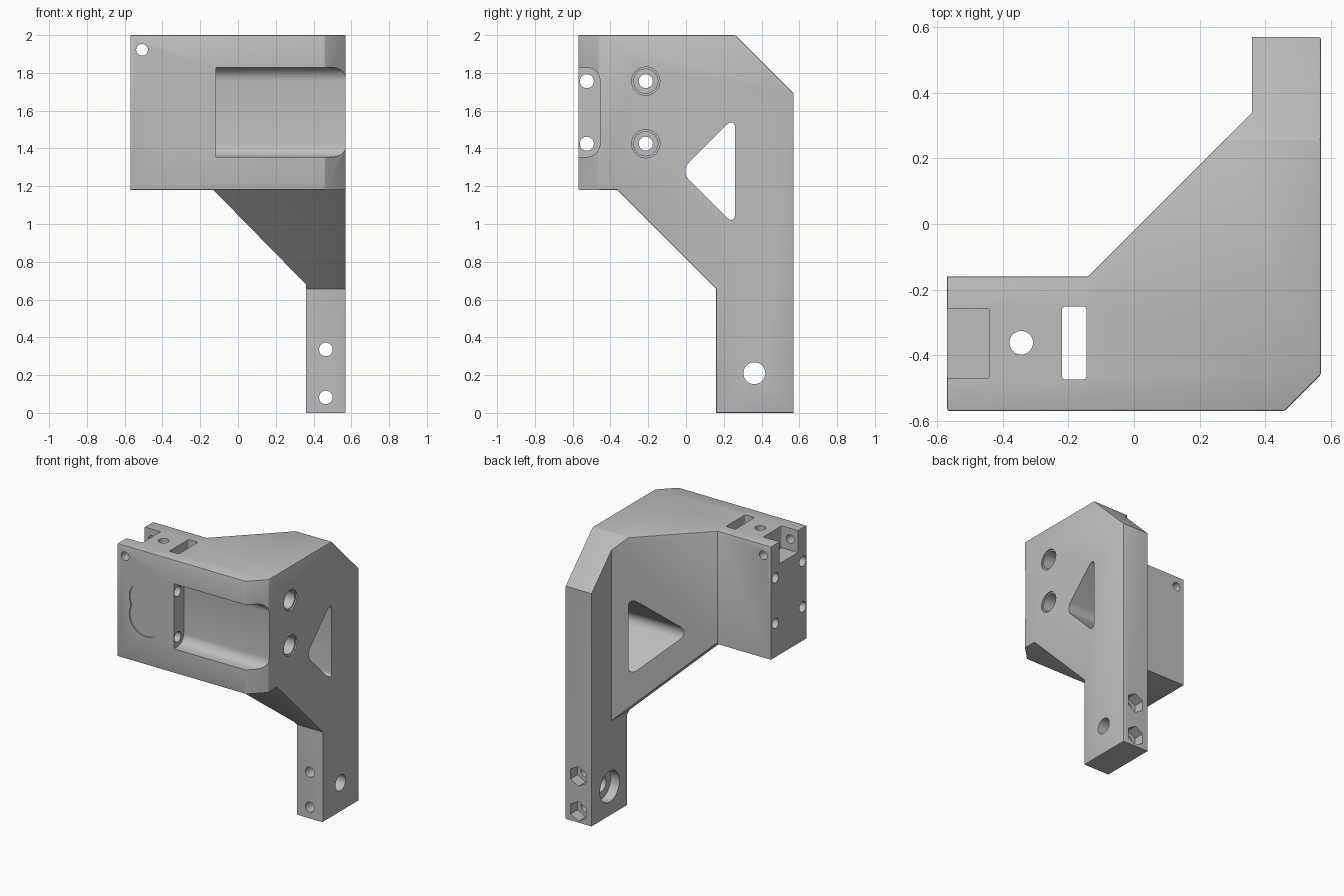
import bpy
import bmesh
from math import cos, sin, pi

if "Cube" in bpy.data.objects:
    bpy.data.objects.remove(bpy.data.objects["Cube"], do_unlink=True)

grey = bpy.data.materials.new("plain_grey")
grey.use_nodes = True
colour = (0.52, 0.52, 0.52, 1)
grey.diffuse_color = colour
grey.node_tree.nodes["Principled BSDF"].inputs["Base Color"].default_value = colour


def place(axis, u, v, w):
    return {"x": (w, u, v), "y": (u, w, v), "z": (u, v, w)}[axis]


def prism(name, axis, pts, a, b, rounding=0):
    """Extrude a 2D outline along an axis, optionally rounding its corners."""
    bm = bmesh.new()
    low = [bm.verts.new(place(axis, u, v, a)) for u, v in pts]
    high = [bm.verts.new(place(axis, u, v, b)) for u, v in pts]
    bm.faces.new(low)
    bm.faces.new(high)
    sides = []
    for i in range(len(pts)):
        j = (i + 1) % len(pts)
        bm.faces.new((low[i], low[j], high[j], high[i]))
    bmesh.ops.recalc_face_normals(bm, faces=bm.faces[:])
    if rounding:
        sides = [bm.edges.get((p, q)) for p, q in zip(low, high)]
        bmesh.ops.bevel(bm, geom=sides, offset=rounding, offset_type='OFFSET',
                        segments=6, profile=0.5, affect='EDGES', clamp_overlap=True)
    mesh = bpy.data.meshes.new(name)
    bm.to_mesh(mesh)
    bm.free()
    obj = bpy.data.objects.new(name, mesh)
    bpy.context.collection.objects.link(obj)
    mesh.materials.append(grey)
    return obj


def disc(u, v, r, n=32, turn=0):
    return [(u + r * cos(turn + 2 * pi * i / n), v + r * sin(turn + 2 * pi * i / n))
            for i in range(n)]


def box(u0, u1, v0, v1):
    return [(u0, v0), (u1, v0), (u1, v1), (u0, v1)]


def combine(target, tool, operation='DIFFERENCE'):
    tool.hide_render = True
    mod = target.modifiers.new("cut", 'BOOLEAN')
    mod.operation = operation
    mod.solver = 'EXACT'
    mod.object = tool
    bpy.context.view_layer.objects.active = target
    bpy.ops.object.modifier_apply(modifier=mod.name)
    bpy.data.objects.remove(tool, do_unlink=True)


# Main body: plan outline trimmed by the side outline and an underside slope
E = 0.57
body = prism("bracket_body", "z", [
    (-E, -E), (0.46, -E), (E, -0.46), (E, E), (0.36, E), (0.36, 0.34),
    (-0.14, -0.16), (-E, -0.16)], 0, 2)
combine(body, prism("side_outline", "x", [
    (-1, 1.18), (-1, 2.5), (-0.24, 2.5), (1, 1.26), (1, -1), (0.16, -1),
    (0.16, 0.655), (-0.365, 1.18)], -1, 1), 'INTERSECT')
combine(body, prism("underside_cut", "y", [
    (-1, 1.18), (-0.13, 1.18), (0.36, 0.68), (0.36, -1), (-1, -1)], -1, 1))

# Soften the main outer edges
bm = bmesh.new()
bm.from_mesh(body.data)
bmesh.ops.remove_doubles(bm, verts=bm.verts[:], dist=0.0005)
bmesh.ops.dissolve_limit(bm, angle_limit=0.01, verts=bm.verts[:], edges=bm.edges[:])
rims = [e for e in bm.edges if e.calc_face_angle(0) > 0.3 and any(
    all(abs(v.co[axis] - level) < 0.001 for v in e.verts)
    for axis, level in ((0, E), (1, -E), (2, 2)))]
bmesh.ops.bevel(bm, geom=rims, offset=0.006, offset_type='OFFSET', segments=2,
                profile=0.5, affect='EDGES', clamp_overlap=True)
bm.to_mesh(body.data)
bm.free()


def cut(name, axis, pts, a, b, rounding=0):
    combine(body, prism(name, axis, pts, a, b, rounding))


# Long front channel, open at the left end
cut("front_channel", "x", box(-0.75, -0.455, 1.355, 1.828), -0.117, 0.8, 0.07)

# Triangular window through the side
cut("triangle_window", "x", [(-0.03, 1.28), (0.26, 0.99), (0.26, 1.57)], -1, 1, 0.065)

# Top features: end notch, through slot and vertical hole
cut("end_notch", "z", box(-0.8, -0.44, -0.47, -0.258), 1.84, 2.2, 0.008)
cut("through_slot", "z", box(-0.22, -0.145, -0.474, -0.252), 1, 2.2, 0.01)
cut("vertical_hole", "z", disc(-0.344, -0.362, 0.036), 1, 2.2)

# Two rows of cross bolts, the rear row with deep counterbores
for z in (1.425, 1.756):
    cut("front_bolt_hole", "x", disc(-0.525, z, 0.037), -1, 0)
    cut("rear_bolt_hole", "x", disc(-0.213, z, 0.037), -1, 0)
    cut("bolt_counterbore", "x", disc(-0.213, z, 0.064), -0.12, 0.8)
    cut("counterbore_rim", "x", disc(-0.213, z, 0.075), 0.56, 0.8)

# Corner hole and shallow lobed pocket on the front
cut("corner_hole", "y", disc(-0.508, 1.922, 0.031), -1, 0)
for u, v in ((-0.342, 1.643), (-0.342, 1.514), (-0.331, 1.579)):
    cut("pocket_lobe", "y", disc(u, v, 0.132, 48), -0.8, -0.563)

# Leg: cross hole with counterbore, two bolts with hexagonal nut traps
cut("leg_hole", "x", disc(0.362, 0.21, 0.058), 0, 1)
cut("leg_counterbore", "x", disc(0.362, 0.21, 0.112), 0, 0.43)
for z in (0.082, 0.336):
    cut("leg_bolt_hole", "y", disc(0.465, z, 0.036), 0, 1)
    cut("nut_trap", "y", disc(0.465, z, 0.072, 6, pi / 6), 0.49, 1)

# Smooth round surfaces, keep hard edges
for other in bpy.context.selected_objects:
    other.select_set(False)
body.select_set(True)
bpy.context.view_layer.objects.active = body
bpy.ops.object.shade_smooth_by_angle(angle=pi / 6)
